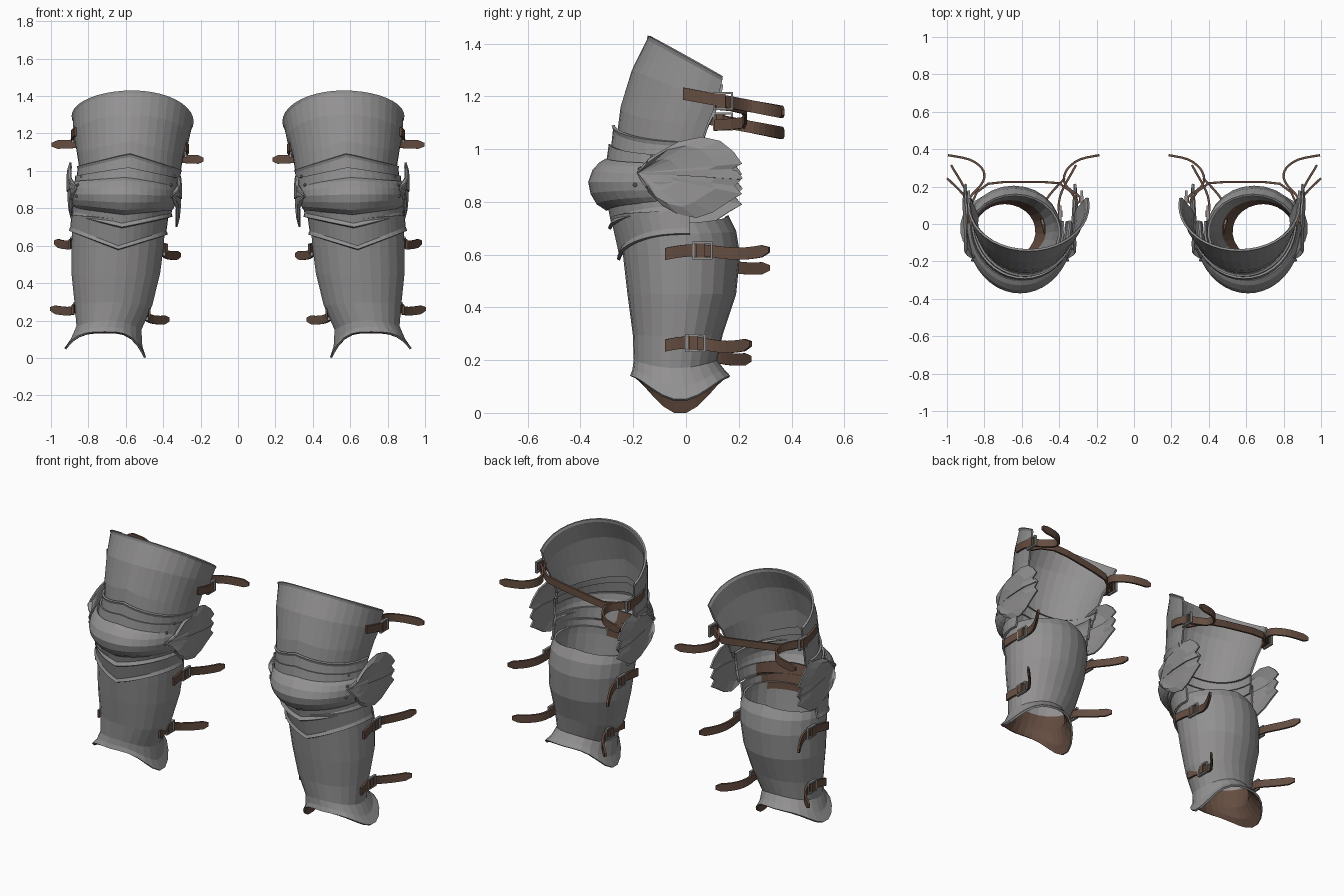
import bpy, bmesh, math
from mathutils import Vector

if "Cube" in bpy.data.objects:
    bpy.data.objects.remove(bpy.data.objects["Cube"])


def material(name, rgb):
    m = bpy.data.materials.new(name)
    m.diffuse_color = (*rgb, 1)
    m.use_nodes = True
    m.node_tree.nodes["Principled BSDF"].inputs["Base Color"].default_value = m.diffuse_color
    return m


STEEL = material("steel_grey", (0.29, 0.283, 0.283))
LEATHER = material("brown_leather", (0.128, 0.074, 0.052))


def finish(name, bm, mats, thick=0, offset=-1, lining=0):
    """Turn a bmesh into an object, give it thickness, mirror it to the other leg."""
    me = bpy.data.meshes.new(name)
    bm.to_mesh(me)
    bm.free()
    for m in mats:
        me.materials.append(m)
    ob = bpy.data.objects.new(name, me)
    bpy.context.collection.objects.link(ob)
    if thick:
        s = ob.modifiers.new("thickness", 'SOLIDIFY')
        s.thickness, s.offset, s.material_offset = thick, offset, lining
    mir = ob.modifiers.new("other_leg", 'MIRROR')
    mir.use_mirror_merge = False
    return ob


def ring_point(row, a, p):
    """Row: z front, outer, inner, back; x inner, outer; y front, back. p = 0 gives a planar edge."""
    zf, zo, zi, zb, xi, xo, yf, yb = row
    s, c = math.sin(a), math.cos(a)
    w = abs(s) ** p if p else 1 - c
    z = (zf if c > 0 or not p else zb) * (1 - w) + (zo if s > 0 else zi) * w
    return Vector(((xi + xo) / 2 + (xo - xi) / 2 * s,
                   (yf + yb) / 2 - (yb - yf) / 2 * c, z))


def shell(name, rows, a0=-180, a1=180, n=26, powers=None, lined=None, thick=0.012):
    """Plate lofted through elliptical rows, bottom to top; lined(angle, row) picks leather inside."""
    bm = bmesh.new()
    full = a1 - a0 == 360
    powers = powers or [1.0] * len(rows)
    count = n if full else n + 1
    angles = [a0 + (a1 - a0) * i / n for i in range(count)]
    grid = [[bm.verts.new(ring_point(row, math.radians(a), p)) for a in angles]
            for row, p in zip(rows, powers)]
    for r, (lo, hi) in enumerate(zip(grid, grid[1:])):
        for i in range(n):
            j = (i + 1) % count
            f = bm.faces.new((lo[i], lo[j], hi[j], hi[i]))
            f.material_index = 0 if lined and lined(angles[i], r) else 2
    return finish(name, bm, [STEEL, LEATHER, STEEL, STEEL], thick, -1, 1)


def knee_lining(a, r):
    return -65 < a < 5


# Shin tube with flared ankle and leather lining
shell("greave", [
    (.140, .05, .00, .140, .490, .930, -.212, .168),
    (.165, .10, .06, .165, .510, .895, -.203, .145),
    (.20, .17, .15, .20, .515, .865, -.198, .118),
    (.30, .29, .28, .30, .457, .875, -.202, .140),
    (.45, .45, .45, .45, .415, .892, -.222, .190),
    (.59, .60, .60, .60, .395, .892, -.238, .205),
    (.66, .68, .68, .69, .390, .888, -.245, .190),
    (.70, .72, .72, .75, .392, .880, -.245, .160)],
    powers=[3.5, 3, 2, 1, 1, 1, 1, 1],
    lined=lambda a, r: r < 3 or (r > 5 and knee_lining(a, r)))

# Thigh plate, open at the back, with a slanting straight rim
shell("thigh_plate", [
    (1.05, .99, .97, 1.0, .310, .845, -.262, .270),
    (1.16, 1.10, 1.08, 1.1, .293, .862, -.248, .325),
    (1.30, 1.19, 1.17, 1.2, .262, .878, -.205, .350),
    (1.415, 1.28, 1.25, 1.25, .245, .884, -.148, .345),
    (1.43, 1.293, 1.263, 1.26, .237, .890, -.146, .345)],
    -99, 99, n=22, powers=[1, 1, 0, 0, 0])

# Overlapping lames above and below the knee
shell("upper_lame", [
    (1.00, .95, .93, .94, .312, .865, -.285, .32),
    (1.075, 1.01, .99, 1.0, .305, .858, -.277, .33),
    (1.09, 1.025, 1.005, 1.0, .300, .862, -.282, .335)], -92, 90, n=20)
shell("lower_thigh_lame", [
    (.93, .90, .89, .9, .315, .878, -.305, .30),
    (1.02, .975, .96, .97, .308, .870, -.293, .32)], -92, 90, n=20)
shell("knee_lower_lame", [
    (.70, .765, .755, .76, .350, .890, -.296, .29),
    (.72, .785, .775, .78, .355, .885, -.284, .29),
    (.80, .83, .82, .83, .345, .880, -.300, .29)], -92, 92, n=20, lined=knee_lining)
shell("shin_lame", [
    (.582, .68, .66, .72, .375, .905, -.262, .225),
    (.60, .70, .68, .73, .382, .897, -.254, .215),
    (.74, .765, .755, .77, .372, .890, -.285, .24)], -98, 98, n=22, lined=knee_lining)

# Domed knee cop
shell("knee_cop", [
    (.765, .80, .79, .8, .350, .875, -.300, .28),
    (.79, .82, .81, .82, .338, .885, -.338, .29),
    (.83, .845, .835, .84, .330, .892, -.362, .30),
    (.875, .875, .865, .87, .325, .895, -.371, .30),
    (.92, .905, .895, .9, .325, .893, -.355, .30),
    (.95, .93, .92, .93, .330, .885, -.328, .29),
    (.965, .945, .935, .94, .337, .875, -.302, .29)], -95, 95, n=22)

# Fan wings at both sides of the knee, spreading from a front pivot
UPPER = [(-.14, .96), (-.09, .99), (-.03, 1.025), (.06, 1.045), (.13, 1.03),
         (.18, .99), (.212, .945), (.175, .925), (.205, .885)]
LOWER = [(.19, .92), (.215, .89), (.185, .86), (.212, .83), (.16, .80),
         (.10, .76), (.04, .74), (-.03, .755), (-.09, .79), (-.14, .84)]


def wing(name, outline, x0, s, dz, lift):
    bm = bmesh.new()
    py, pz = -.185, .91
    pivot = bm.verts.new((x0, py, pz + dz))
    rings = []
    for r, out in ((.4, .024), (.75, .034), (1, .022)):
        rings.append([bm.verts.new((x0 + s * (out + lift + .06 * max(0, y) * r),
                                    py + (y - py) * r, pz + (z - pz) * r + dz))
                      for y, z in outline])
    for i in range(len(outline) - 1):
        bm.faces.new((pivot, rings[0][i], rings[0][i + 1]))
        for a, b in zip(rings, rings[1:]):
            bm.faces.new((a[i], b[i], b[i + 1], a[i + 1]))
    bmesh.ops.recalc_face_normals(bm, faces=bm.faces)
    finish(name, bm, [STEEL], .009, 0)


for side, x, s, dz in (("outer", .864, 1, 0), ("inner", .353, -1, -.04)):
    wing(side + "_upper_wing", UPPER, x, s, dz, .006)
    wing(side + "_lower_wing", LOWER, x, s, dz, 0)


def ribbon(name, pts, width=.046, thick=.012, taper=True):
    """Leather band standing on edge along a horizontal path."""
    bm = bmesh.new()
    rows = []
    for i, p in enumerate(pts):
        k = .45 if taper and i == len(pts) - 1 else 1
        h = Vector((0, 0, width / 2 * k))
        rows.append((bm.verts.new(p - h), bm.verts.new(p + h)))
    for a, b in zip(rows, rows[1:]):
        bm.faces.new((a[0], b[0], b[1], a[1]))
    finish(name, bm, [LEATHER], thick, 0)


def smooth(pts, steps=3):
    """Catmull-Rom curve through the points."""
    out = []
    for i in range(len(pts) - 1):
        a, b, c, d = (pts[max(0, min(len(pts) - 1, i + k))] for k in (-1, 0, 1, 2))
        for t in (j / steps for j in range(steps)):
            out.append(.5 * (2 * b + (c - a) * t + (2 * a - 5 * b + 4 * c - d) * t * t
                             + (3 * b - a - 3 * c + d) * t ** 3))
    return out + [pts[-1]]


def box(bm, c, size):
    for v in bmesh.ops.create_cube(bm, size=1)["verts"]:
        v.co = Vector(c) + Vector([v.co[k] * size[k] for k in range(3)])


frames, keepers = bmesh.new(), bmesh.new()


def buckle(c, s):
    """Square frame with tongue, and a leather keeper beside it."""
    for d in (-1, 1):
        box(frames, c + Vector((0, d * .034, 0)), (.014, .008, .068))
        box(frames, c + Vector((0, 0, d * .030)), (.014, .068, .008))
    box(keepers, c - Vector((s * .002, .008, 0)), (.024, .034, .052))


# Calf and ankle straps: side, x surface, x end, y end, z start, z end
STRAPS = {
    "outer_calf_strap": (1, .890, .978, .315, .602, .618),
    "inner_calf_strap": (-1, .392, .310, .315, .585, .550),
    "outer_ankle_strap": (1, .872, 1.0, .245, .255, .262),
    "inner_ankle_strap": (-1, .485, .370, .245, .24, .205),
}
for name, (s, xs, xe, ye, z0, z1) in STRAPS.items():
    def path(f):
        off = .012 - .03 * math.sin(math.pi * f) ** 2 + (abs(xe - xs) - .012) * f ** 3
        return Vector((xs + s * off, -.08 + (ye + .08) * f,
                       z0 + (z1 - z0) * f + .01 * math.sin(2 * math.pi * f)))
    ribbon(name, [path(i / 14) for i in range(15)])
    buckle(path(.36) + Vector((s * .008, 0, 0)), s)

# Thigh straps curl behind the leg, then flare out
THIGH = {
    "outer_thigh_strap": (1, 1.21, 1.14, [
        (.870, -.01), (.886, .07), (.878, .14), (.825, .20), (.80, .25), (.815, .30),
        (.88, .345), (.995, .368)]),
    "inner_thigh_strap": (-1, 1.13, 1.06, [
        (.280, .01), (.268, .07), (.286, .14), (.355, .195), (.375, .24), (.355, .295),
        (.29, .345), (.185, .368)]),
}
for name, (s, z0, z1, pts) in THIGH.items():
    y0, y1 = pts[0][1], pts[-1][1]
    pts = [Vector((x, y, z0 + (z1 - z0) * (y - y0) / (y1 - y0))) for x, y in pts]
    ribbon(name, smooth(pts))
    buckle(pts[2] + Vector((s * .006, 0, 0)), s)
finish("buckle_frames", frames, [STEEL])
finish("strap_keepers", keepers, [LEATHER])

# Band crossing behind the thigh
ends = [(.868, .11, 1.17), (.84, .17, 1.165), (.78, .215, 1.155), (.69, .225, 1.145),
        (.59, .225, 1.13), (.49, .225, 1.115), (.40, .218, 1.10), (.34, .175, 1.095),
        (.295, .11, 1.09)]
ribbon("thigh_back_strap", [Vector(p) for p in ends], .042, .012, False)

# Rivets joining the lames and cop
bm = bmesh.new()
for row in ((.97, .97, .97, .97, .305, .868, -.292, .32),
            (.925, .925, .925, .925, .325, .890, -.345, .30),
            (.865, .865, .865, .865, .322, .897, -.371, .30)):
    for a in (-62, 62):
        vs = bmesh.ops.create_icosphere(bm, subdivisions=1, radius=.009)["verts"]
        bmesh.ops.translate(bm, verts=vs, vec=ring_point(row, math.radians(a), 1))
finish("rivets", bm, [STEEL])
